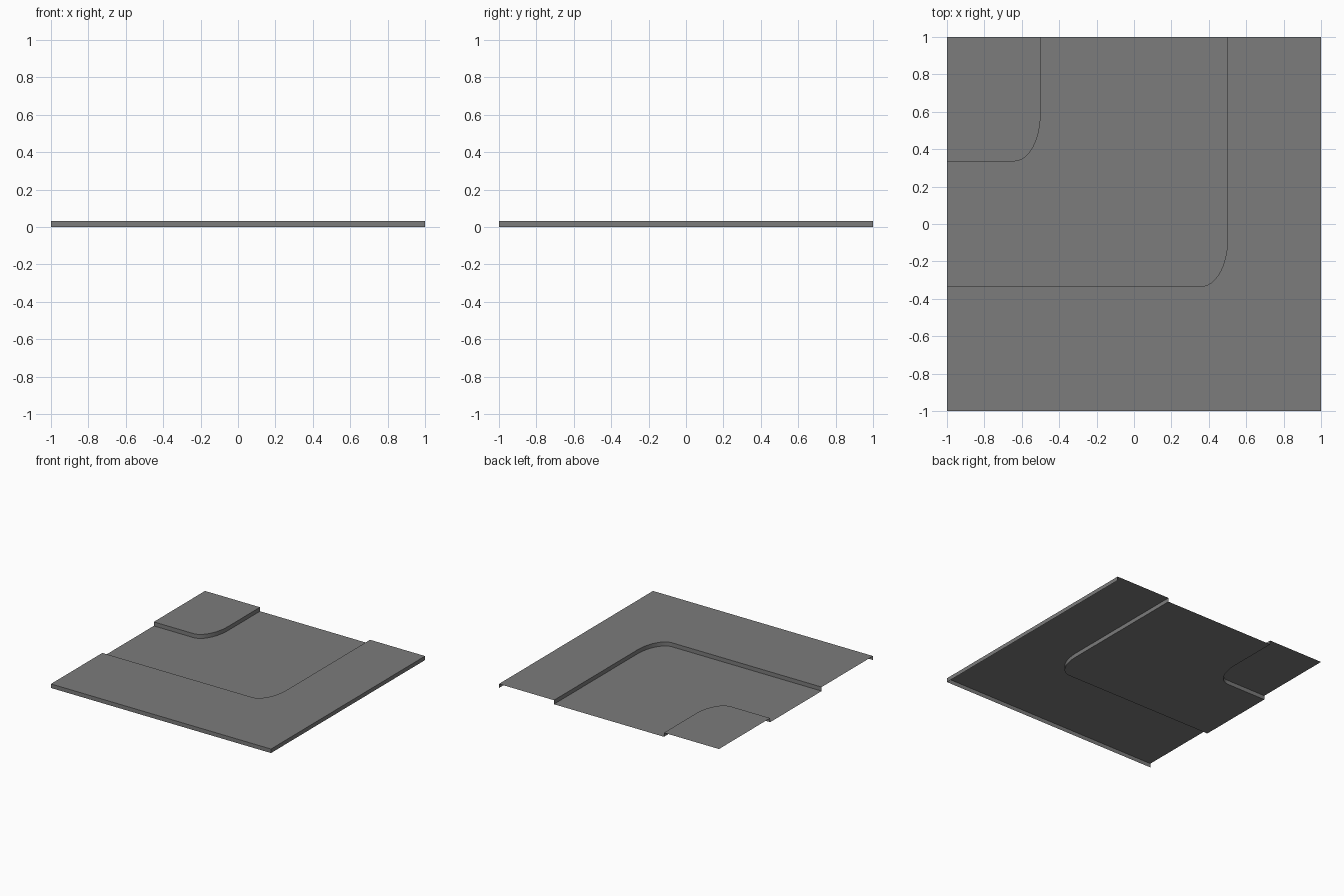
import bpy, bmesh
from math import sin, cos, pi

cube = bpy.data.objects.get("Cube")
if cube:
    bpy.data.objects.remove(cube, do_unlink=True)

HEIGHT = 0.033
RX, RY = 0.14, 0.25      # corner radii of the kerb lines
STEPS = 12

grey = bpy.data.materials.new("paving grey")
grey.use_nodes = True
colour = (0.2, 0.2, 0.2, 1)
grey.diffuse_color = colour
grey.node_tree.nodes["Principled BSDF"].inputs["Base Color"].default_value = colour


def kerb_line(x, y):
    """Line from the -x edge, round a corner at (x, y), to the back edge."""
    arc = [(x - RX + RX * sin(a), y + RY - RY * cos(a))
           for a in (i * pi / 2 / STEPS for i in range(STEPS + 1))]
    return [(-1, y)] + arc + [(x, 1)]


def make_sheet(name, outline, z, walls=()):
    """Flat sheet, with walls down to the ground facing right of each path."""
    bm = bmesh.new()
    bm.faces.new([bm.verts.new((x, y, z)) for x, y in outline])
    for path in walls:
        low = [bm.verts.new((x, y, 0)) for x, y in path]
        high = [bm.verts.new((x, y, z)) for x, y in path]
        for i in range(len(path) - 1):
            bm.faces.new((low[i], low[i + 1], high[i + 1], high[i]))
    bmesh.ops.remove_doubles(bm, verts=bm.verts, dist=1e-5)
    mesh = bpy.data.meshes.new(name)
    bm.to_mesh(mesh)
    bm.free()
    mesh.materials.append(grey)
    obj = bpy.data.objects.new(name, mesh)
    bpy.context.collection.objects.link(obj)
    bpy.ops.object.select_all(action='DESELECT')
    obj.select_set(True)
    bpy.context.view_layer.objects.active = obj
    bpy.ops.object.shade_smooth_by_angle()


inner = kerb_line(-0.5, 0.335)
outer = kerb_line(0.5, -0.333)
edge = [(-1, -1), (1, -1), (1, 1)]

# Raised pavement round the outside of the bend
make_sheet("outer_pavement", edge + outer[::-1], HEIGHT, [edge, outer[::-1]])
# Raised corner inside the bend
make_sheet("inner_pavement", inner + [(-1, 1)], HEIGHT, [inner])
# Sunken road between the kerbs
make_sheet("road", outer + inner[::-1], 0)
